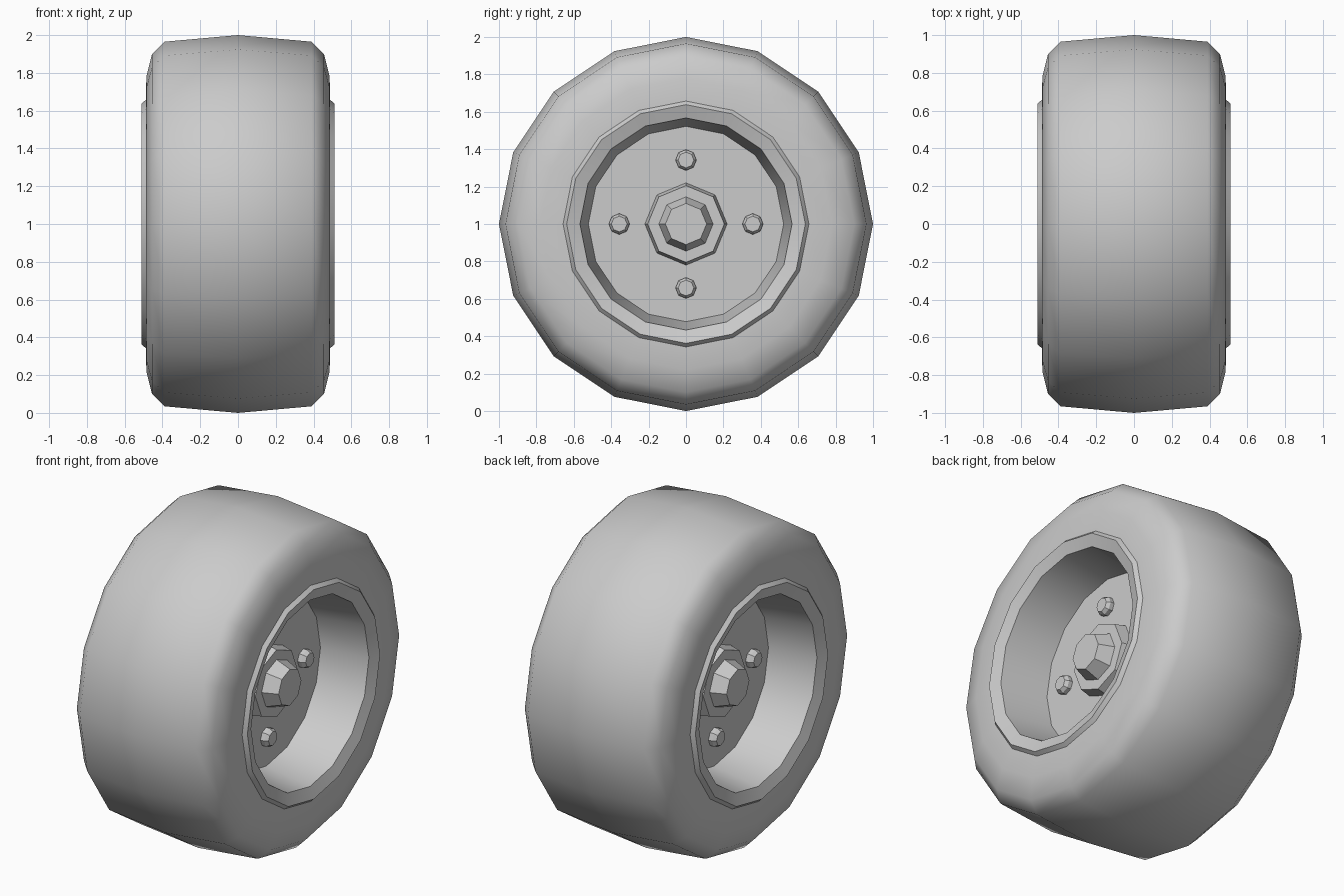
import bpy, bmesh, math

if "Cube" in bpy.data.objects:
    bpy.data.objects.remove(bpy.data.objects["Cube"])


def lathe(name, profile, sides, y=0.0, z=1.0, angle=30, cap=False, mirror=True):
    """Turn (x, radius) points about an x-parallel axis, ordered from inboard to outboard."""
    bm = bmesh.new()
    rings = []
    for x, r in profile:
        rings.append([bm.verts.new((x, y + r * math.sin(2 * math.pi * i / sides),
                                    z + r * math.cos(2 * math.pi * i / sides)))
                      for i in range(sides)])
    for a, b in zip(rings, rings[1:]):
        for i in range(sides):
            j = (i + 1) % sides
            bm.faces.new((a[j], a[i], b[i], b[j]))
    if cap:
        bm.faces.new(list(reversed(rings[-1])))
    bm.normal_update()
    mesh = bpy.data.meshes.new(name)
    bm.to_mesh(mesh)
    bm.free()
    ob = bpy.data.objects.new(name, mesh)
    bpy.context.collection.objects.link(ob)
    if mirror:
        ob.modifiers.new("Mirror", 'MIRROR').use_clip = False
    bpy.ops.object.select_all(action='DESELECT')
    ob.select_set(True)
    bpy.context.view_layer.objects.active = ob
    bpy.ops.object.shade_smooth_by_angle(angle=math.radians(angle))
    return ob


# Tyre: crowned tread with rounded shoulders, both sides in one profile
half = [(0.39, 0.965), (0.455, 0.90), (0.485, 0.78), (0.488, 0.655)]
tyre = [(-x, r) for x, r in reversed(half)] + [(0, 1.0)] + half
lathe("tyre", tyre, 16, angle=60, mirror=False)

# Rim lip, bevelled edge and deep inner barrel, on both sides
lathe("rim", [(0.485, 0.66), (0.51, 0.638), (0.485, 0.567), (0.19, 0.522)], 16)

# Flat wheel disc closing the barrel
lathe("wheel_disc", [(0.18, 0.53), (0.19, 0.53)], 16, cap=True)

# Hub flange and tapered axle nut
lathe("hub_flange", [(0.19, 0.22), (0.26, 0.205)], 8, cap=True)
lathe("axle_nut", [(0.26, 0.145), (0.35, 0.11)], 8, cap=True)

# Four wheel bolts
for i, (y, z) in enumerate([(0, 0.342), (0.357, 0), (0, -0.342), (-0.357, 0)]):
    lathe(f"wheel_bolt_{i + 1}", [(0.19, 0.056), (0.215, 0.056), (0.235, 0.042)],
          8, y=y, z=1 + z, cap=True)
